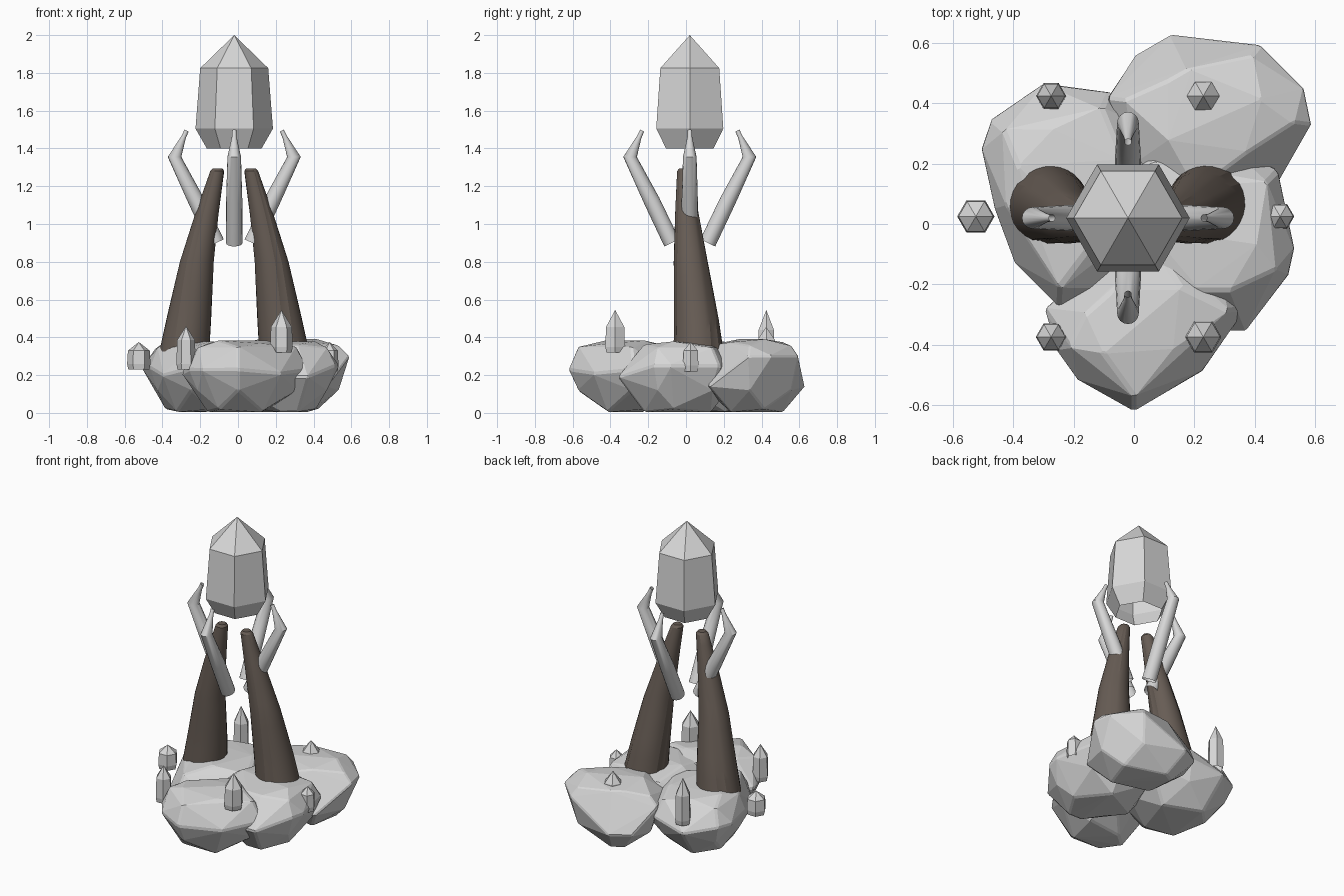
import bpy, bmesh, math
from mathutils import Vector

cube = bpy.data.objects.get("Cube")
if cube:
    bpy.data.objects.remove(cube)

AXIS = Vector((-0.02, 0.02, 0))  # shared centre of crystal, tusks and claws


def material(name, color):
    m = bpy.data.materials.new(name)
    m.use_nodes = True
    m.diffuse_color = (*color, 1)
    m.node_tree.nodes["Principled BSDF"].inputs["Base Color"].default_value = (*color, 1)
    return m


stone = material("pale stone", (0.68, 0.68, 0.68))
horn = material("brown horn", (0.135, 0.108, 0.09))


def finish(name, bm, mat, smooth_angle=None):
    mesh = bpy.data.meshes.new(name)
    bm.to_mesh(mesh)
    bm.free()
    mesh.materials.append(mat)
    obj = bpy.data.objects.new(name, mesh)
    bpy.context.collection.objects.link(obj)
    if smooth_angle:
        bpy.ops.object.select_all(action="DESELECT")
        obj.select_set(True)
        bpy.context.view_layer.objects.active = obj
        bpy.ops.object.shade_smooth_by_angle(angle=math.radians(smooth_angle))
    return obj


def loft(name, rings, mat, smooth_angle=None, capped=False):
    """Skin a list of equal-length point rings, with optional end caps."""
    bm = bmesh.new()
    loops = [[bm.verts.new(p) for p in ring] for ring in rings]
    count = len(loops[0])
    for low, high in zip(loops, loops[1:]):
        for i in range(count):
            j = (i + 1) % count
            bm.faces.new((low[i], low[j], high[j], high[i]))
    if capped:
        bm.faces.new(loops[0][::-1])
        bm.faces.new(loops[-1])
    bmesh.ops.remove_doubles(bm, verts=bm.verts, dist=0.0005)
    bmesh.ops.recalc_face_normals(bm, faces=bm.faces)
    return finish(name, bm, mat, smooth_angle)


def circle(centre, u, v, count):
    steps = [math.tau * i / count for i in range(count)]
    return [centre + u * math.cos(a) + v * math.sin(a) for a in steps]


# Rock base: faceted convex boulders grown from plan outlines
def boulder(name, outline, top, swing):
    centre = sum((Vector(p) for p in outline), Vector((0, 0))) / len(outline)
    bm = bmesh.new()
    layers = [(0.55, 0.01, 0.01), (0.83, 0.1, 0.02), (1, 0.22, swing),
              (0.83, top - 0.035, 0.01), (0.55, top, 0.008)]
    for k, (scale, z, wobble) in enumerate(layers):
        for i, p in enumerate(outline):
            if k != 2 and (i + k) % 2:
                continue
            q = centre + (Vector(p) - centre) * scale
            sign = 1 if i % 4 else -1
            bm.verts.new((q.x, q.y, max(0.005, z + wobble * sign)))
    hull = bmesh.ops.convex_hull(bm, input=bm.verts)
    spare = {g for g in hull["geom_interior"] + hull["geom_unused"]
             if isinstance(g, bmesh.types.BMVert)}
    bmesh.ops.delete(bm, geom=list(spare), context="VERTS")
    bmesh.ops.recalc_face_normals(bm, faces=bm.faces)
    bevel = finish(name, bm, stone).modifiers.new("worn edges", "BEVEL")
    bevel.width = 0.01
    bevel.segments = 1


boulder("front_rock", [(-0.3, -0.28), (-0.26, -0.42), (-0.19, -0.52), (0, -0.625), (0.23, -0.49),
                       (0.375, -0.28), (0.28, -0.12), (0.08, -0.02), (-0.14, -0.14)], 0.375, 0.01)
boulder("left_rock", [(0.37, -0.36), (0.515, -0.17), (0.535, -0.08), (0.48, 0.18), (0.3, 0.28),
                      (0.02, 0.26), (-0.14, 0.02), (-0.02, -0.24), (0.2, -0.36)], 0.37, 0.03)
boulder("back_rock", [(0.12, 0.63), (0.42, 0.595), (0.565, 0.45), (0.59, 0.33), (0.47, 0.12),
                      (0.2, 0.06), (0, 0.2), (-0.09, 0.42), (0, 0.56)], 0.382, 0.08)
boulder("right_rock", [(-0.3, 0.47), (-0.475, 0.35), (-0.51, 0.25), (-0.465, 0.05), (-0.4, -0.13),
                       (-0.25, -0.28), (-0.06, -0.22), (0.12, 0), (0.12, 0.3), (-0.08, 0.44)],
        0.37, 0.02)


# Tusks: tapering curved horns with a few twisting grooves
stations = [(0.27, 0.272, 0.05, 0.137), (0.5, 0.24, 0.035, 0.118), (0.8, 0.198, 0.005, 0.09),
            (1.05, 0.145, -0.015, 0.063), (1.28, 0.09, -0.03, 0.037), (1.295, 0.088, -0.03, 0.025)]


def tusk(name, side):
    rows = [Vector(a).lerp(Vector(b), k / 4)
            for a, b in zip(stations, stations[1:]) for k in range(4)]
    sides, rings = 30, []
    for z, x, y, r in rows + [stations[-1]]:
        ring = []
        for i in range(sides):
            angle = math.tau * i / sides + 0.4 * z
            radius = r * (0.95 if i % 10 == 3 else 1)
            ring.append(AXIS + Vector((side * (x + radius * math.cos(angle)),
                                       y + radius * math.sin(angle), z)))
        rings.append(ring)
    loft(name, rings, horn, 25, capped=True)


tusk("left_tusk", 1)
tusk("right_tusk", -1)


# Claws: four bent, hollow, tapering prongs around the crystal
def claw(name, turn):
    out = Vector((math.cos(turn), math.sin(turn), 0))
    across = Vector((-out.y, out.x, 0))
    up = Vector((0, 0, 1))
    lean = out * 0.9 - up * 0.43
    hook = out * 0.9 + up * 0.43
    path = [(0.095, 0.9, 0.044, lean), (0.2, 1.12, 0.043, lean), (0.316, 1.355, 0.036, out),
            (0.268, 1.46, 0.013, hook), (0.252, 1.495, 0.012, hook)]
    rings = [circle(AXIS + out * d + up * z, flat * r, across * r, 16) for d, z, r, flat in path]
    loft(name, rings, stone, 40)


for i, name in enumerate(("left", "back", "right", "front")):
    claw(name + "_claw", i * math.pi / 2)


# Crystals: open-bottomed six-sided rings closed by a pointed tip
def crystal(name, x, y, profile):
    rings = [circle(Vector((x, y, z)), Vector((r, 0, 0)), Vector((0, r, 0)), 6)
             for r, z in profile]
    loft(name, rings, stone)


crystal("great_crystal", AXIS.x, AXIS.y,
        [(0.145, 1.4), (0.205, 1.505), (0.18, 1.825), (0, 2)])

# Small crystals: x, y, radius, bottom, shoulder, tip
for i, (x, y, r, low, shoulder, tip) in enumerate([
        (0.23, -0.375, 0.06, 0.32, 0.455, 0.545), (-0.275, -0.375, 0.051, 0.23, 0.385, 0.46),
        (0.23, 0.425, 0.058, 0.3, 0.385, 0.455), (-0.275, 0.425, 0.05, 0.25, 0.44, 0.545),
        (0.485, 0.025, 0.047, 0.22, 0.33, 0.375), (-0.525, 0.025, 0.062, 0.23, 0.33, 0.375)]):
    crystal(f"small_crystal_{i + 1}", x, y,
            [(r * 0.9, low), (r, low + 0.03), (r * 0.93, shoulder), (0, tip)])
